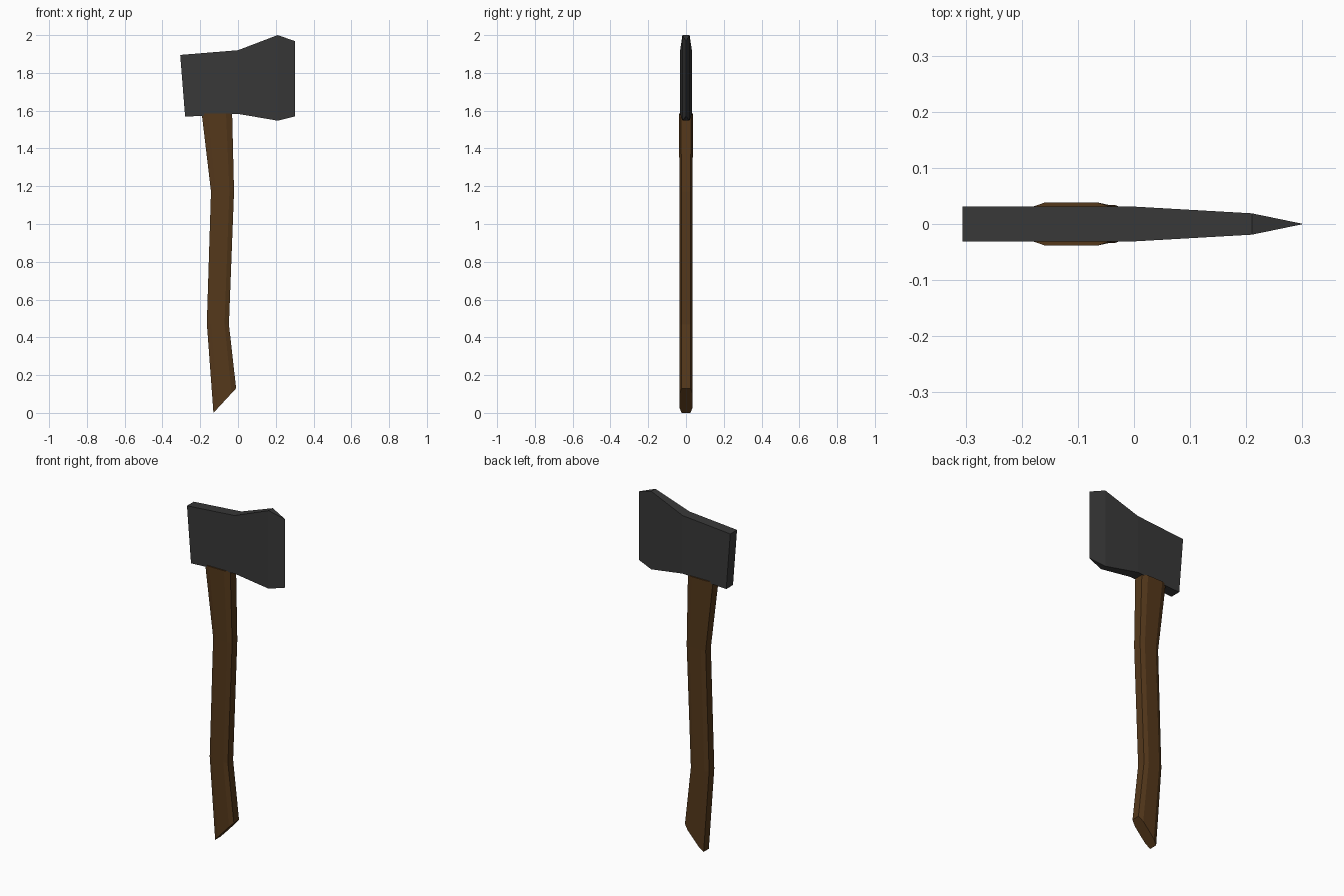
import bpy

if "Cube" in bpy.data.objects:
    bpy.data.objects.remove(bpy.data.objects["Cube"])


def material(name, color):
    mat = bpy.data.materials.new(name)
    mat.diffuse_color = (*color, 1)
    mat.use_nodes = True
    mat.node_tree.nodes["Principled BSDF"].inputs["Base Color"].default_value = mat.diffuse_color
    return mat


def loft(name, rings, mat):
    """Skin equal-length rings of points and cap both ends."""
    n = len(rings[0])
    verts = [p for ring in rings for p in ring]
    faces = []
    for r in range(len(rings) - 1):
        a, b = r * n, (r + 1) * n
        faces += [(a + i, a + (i + 1) % n, b + (i + 1) % n, b + i) for i in range(n)]
    faces.append(tuple(reversed(range(n))))
    faces.append(tuple(range(len(verts) - n, len(verts))))
    mesh = bpy.data.meshes.new(name)
    mesh.from_pydata(verts, [], faces)
    obj = bpy.data.objects.new(name, mesh)
    bpy.context.collection.objects.link(obj)
    mesh.materials.append(mat)
    # merge the collapsed cutting edge and orient faces outward
    import bmesh
    bm = bmesh.new()
    bm.from_mesh(mesh)
    bmesh.ops.remove_doubles(bm, verts=bm.verts, dist=0.0005)
    bmesh.ops.recalc_face_normals(bm, faces=bm.faces)
    bm.to_mesh(mesh)
    bm.free()
    return obj


steel = material("dark_steel", (0.04, 0.04, 0.04))
wood = material("brown_wood", (0.09, 0.04, 0.011))

# Handle: eight-sided section swept between back and front outlines (x, z)
back = [(-0.13, 0.0), (-0.165, 0.475), (-0.143, 1.172), (-0.192, 1.585)]
front = [(-0.01, 0.13), (-0.048, 0.468), (-0.021, 1.172), (-0.031, 1.585)]
half_widths = [0.034, 0.034, 0.034, 0.038]
section = [(0, -0.7), (0.2, -1), (0.8, -1), (1, -0.7),
           (1, 0.7), (0.8, 1), (0.2, 1), (0, 0.7)]
rings = [[(bx + (fx - bx) * t, w * s, bz + (fz - bz) * t) for t, s in section]
         for (bx, bz), (fx, fz), w in zip(back, front, half_widths)]
loft("handle", rings, wood)

# Head: four-sided stations (bottom x, z, top x, z, half thickness)
stations = [(-0.28, 1.568, -0.306, 1.895, 0.031),
            (0.0, 1.583, 0.0, 1.92, 0.031),
            (0.21, 1.547, 0.21, 2.0, 0.019),
            (0.302, 1.57, 0.302, 1.968, 0.0)]
rings = [[(bx, -w, bz), (bx, w, bz), (tx, w, tz), (tx, -w, tz)]
         for bx, bz, tx, tz, w in stations]
loft("axe_head", rings, steel)
